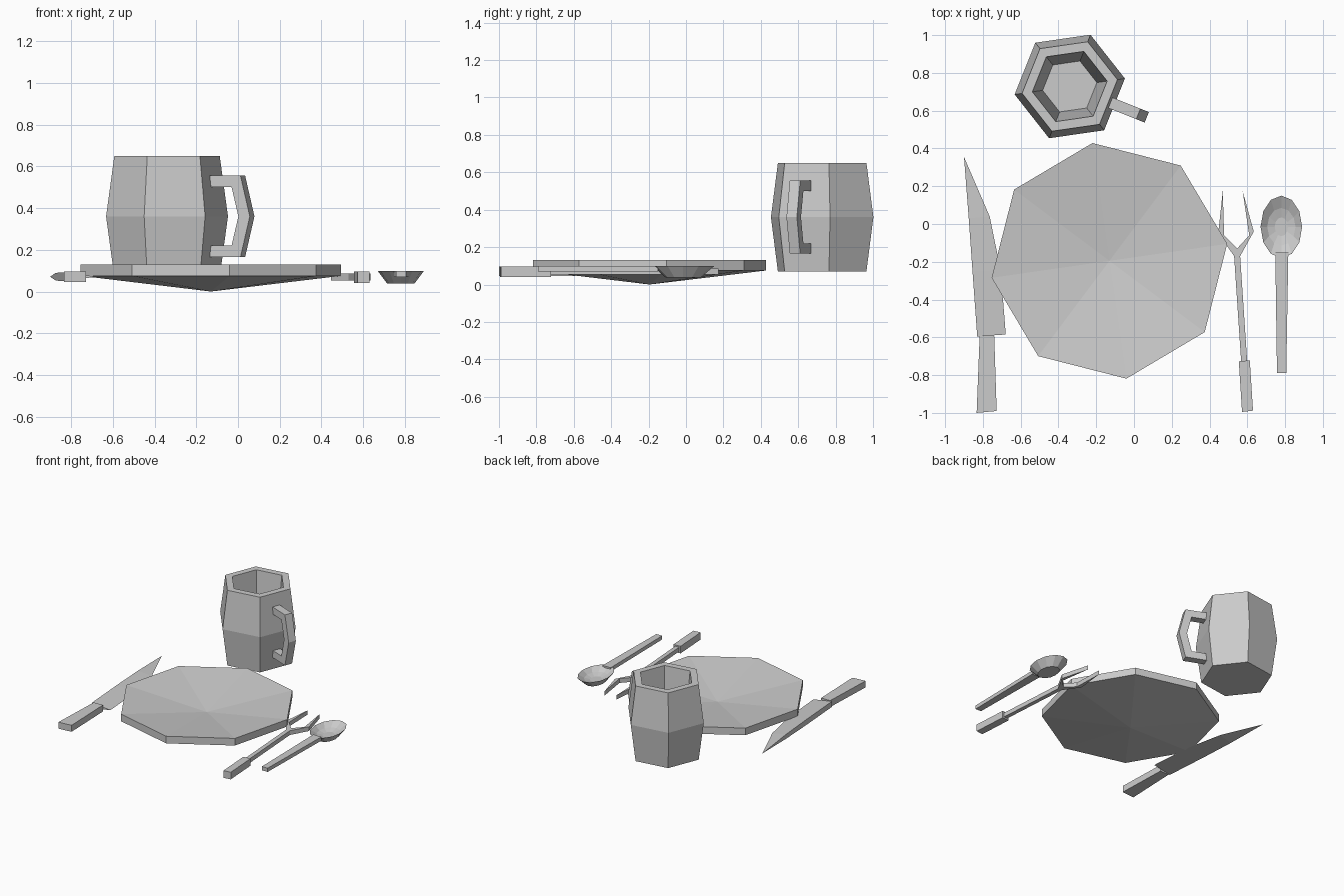
import bpy, bmesh
from math import radians, cos, sin
from mathutils import Vector

if "Cube" in bpy.data.objects:
    bpy.data.objects.remove(bpy.data.objects["Cube"])


def loft(name, rings):
    """Closed solid skinned through rings; a one-point ring makes an apex."""
    bm = bmesh.new()
    loops = [[bm.verts.new(p) for p in r] for r in rings]
    for a, b in zip(loops, loops[1:]):
        n = max(len(a), len(b))
        for i in range(n):
            j = (i + 1) % n
            if len(a) == 1:
                bm.faces.new((a[0], b[i], b[j]))
            elif len(b) == 1:
                bm.faces.new((a[i], a[j], b[0]))
            else:
                bm.faces.new((a[i], a[j], b[j], b[i]))
    for r in (loops[0], loops[-1]):
        if len(r) > 2:
            bm.faces.new(r)
    bmesh.ops.recalc_face_normals(bm, faces=bm.faces[:])
    mesh = bpy.data.meshes.new(name)
    bm.to_mesh(mesh)
    bm.free()
    ob = bpy.data.objects.new(name, mesh)
    bpy.context.collection.objects.link(ob)
    return ob


def ring(c, rx, ry, z, n, start):
    return [(c[0] + rx * cos(radians(start + 360 * i / n)),
             c[1] + ry * sin(radians(start + 360 * i / n)), z) for i in range(n)]


def prism(name, outline, z0, z1):
    return loft(name, [[(x, y, z) for x, y in outline] for z in (z0, z1)])


# Plate: octagonal shallow cone of constant thickness
pc = (-0.13, -0.195)
loft("plate", [[(*pc, 0.0)], ring(pc, 0.63, 0.63, 0.075, 8, 8.2),
               ring(pc, 0.63, 0.63, 0.13, 8, 8.2), [(*pc, 0.055)]])

# Mug: hexagonal barrel with tapered hollow
mc = (-0.34, 0.728)
loft("mug_body", [ring(mc, r, r, z, 6, 8.2) for r, z in
                  ((0.255, 0.07), (0.295, 0.36), (0.255, 0.65), (0.2, 0.65), (0.145, 0.12))])

# Mug handle: angular C profile (radius, height) across one mug face
profile = [(0.22, 0.555), (0.391, 0.555), (0.439, 0.36), (0.391, 0.165), (0.22, 0.165),
           (0.22, 0.22), (0.345, 0.22), (0.38, 0.36), (0.345, 0.50), (0.22, 0.50)]
a = radians(-21.8)
out, side = Vector((cos(a), sin(a), 0)), Vector((-sin(a), cos(a), 0))
loft("mug_handle", [[Vector((*mc, z)) + out * r + side * s for r, z in profile]
                    for s in (-0.03, 0.03)])

# Knife blade: wedge sections from spine to sharp edge, closing at the tip
sections = [((-0.83, -0.595), (-0.679, -0.585), 0.021),
            ((-0.855, -0.25), (-0.705, -0.25), 0.021),
            ((-0.875, 0.03), (-0.764, 0.04), 0.017)]
loft("knife_blade", [[(*s, 0.071 - h), (*s, 0.071 + h), (*e, 0.071)] for s, e, h in sections]
     + [[(-0.90, 0.355, 0.071)]])
prism("knife_handle", [(-0.817, -0.59), (-0.74, -0.59), (-0.727, -0.99), (-0.833, -1.0)],
      0.046, 0.096)

# Fork: handle, and neck with two pointed tines
prism("fork_handle", [(0.555, -0.727), (0.613, -0.722), (0.63, -0.988), (0.572, -0.995)],
      0.041, 0.096)
prism("fork_neck_and_tines",
      [(0.568, -0.74), (0.53, -0.17), (0.446, -0.05), (0.47, 0.175), (0.477, -0.06),
       (0.546, -0.13), (0.61, -0.06), (0.575, 0.175), (0.634, -0.04), (0.562, -0.17),
       (0.6, -0.74)], 0.053, 0.086)

# Spoon: twelve-sided bowl and tapered handle
sc = (0.78, -0.015)
loft("spoon_bowl", [ring(sc, rx, ry, z, 12, 90) for rx, ry, z in
                    ((0.065, 0.095, 0.038), (0.11, 0.165, 0.098), (0.075, 0.1, 0.068),
                     (0.035, 0.05, 0.055))])
prism("spoon_handle", [(0.757, -0.79), (0.806, -0.79), (0.817, -0.15), (0.748, -0.15)],
      0.07, 0.099)
